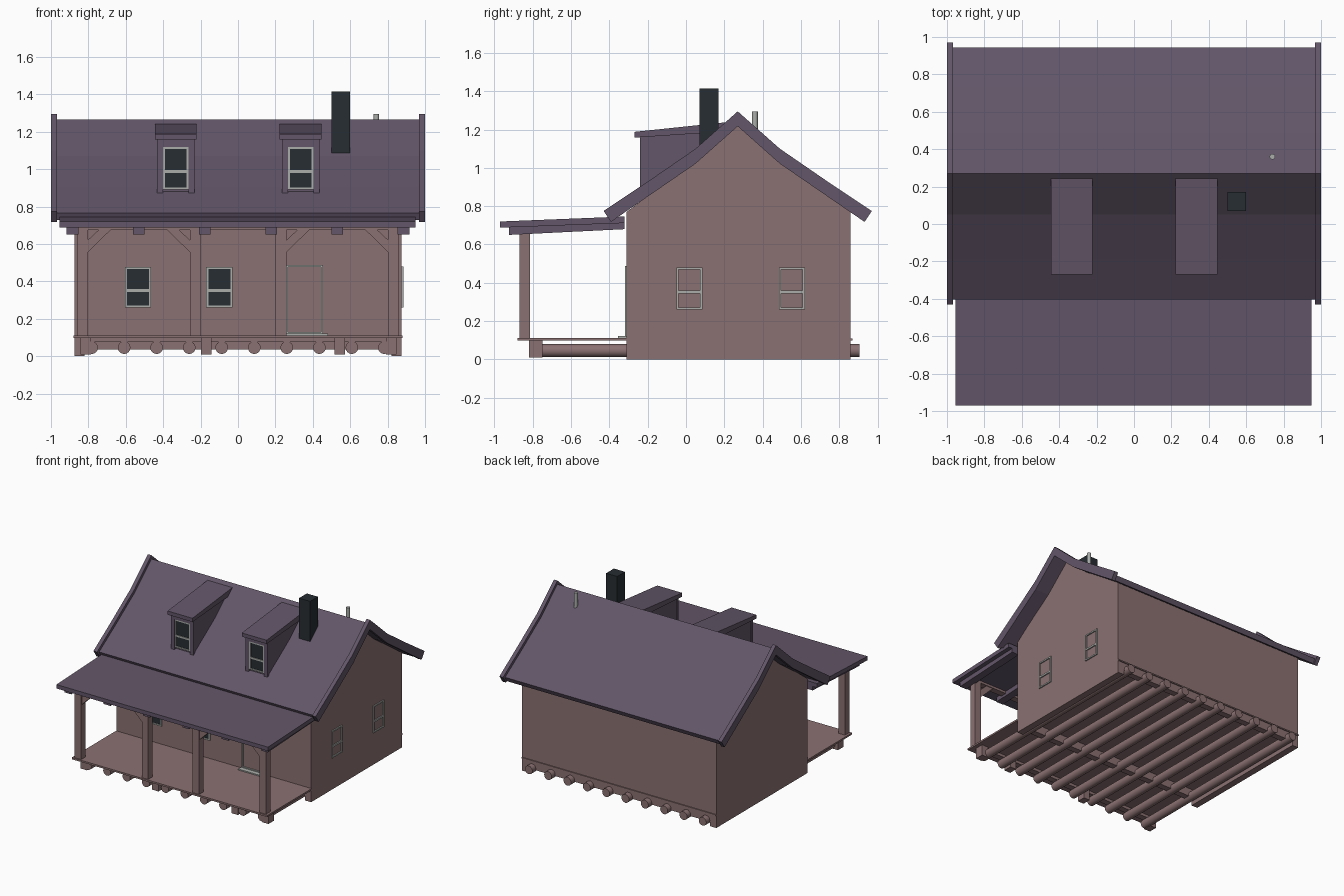
import bpy, bmesh
from mathutils import Vector

if "Cube" in bpy.data.objects:
    bpy.data.objects.remove(bpy.data.objects["Cube"])


def material(name, r, g, b):
    m = bpy.data.materials.new(name)
    m.diffuse_color = (r, g, b, 1)
    m.use_nodes = True
    m.node_tree.nodes["Principled BSDF"].inputs["Base Color"].default_value = m.diffuse_color
    return m


WOOD = material("wood", 0.26, 0.165, 0.168)
ROOF = material("roof", 0.122, 0.092, 0.138)
DARK = material("dark", 0.02, 0.026, 0.032)
TRIM = material("trim", 0.40, 0.42, 0.40)


def finish(name, bm, mat):
    bmesh.ops.recalc_face_normals(bm, faces=bm.faces)
    me = bpy.data.meshes.new(name)
    bm.to_mesh(me)
    bm.free()
    me.materials.append(mat)
    ob = bpy.data.objects.new(name, me)
    bpy.context.collection.objects.link(ob)
    return ob


def boxes(name, mat, *dims):
    """Each item is (x0, x1, y0, y1, z0, z1)."""
    bm = bmesh.new()
    for x0, x1, y0, y1, z0, z1 in dims:
        vs = bmesh.ops.create_cube(bm, size=1)["verts"]
        for v in vs:
            v.co = Vector(((x0 + x1) / 2 + v.co.x * (x1 - x0),
                           (y0 + y1) / 2 + v.co.y * (y1 - y0),
                           (z0 + z1) / 2 + v.co.z * (z1 - z0)))
    return finish(name, bm, mat)


def prism(name, mat, pts, a, b, axis="X"):
    """Extrude a (y, z) outline along x, or an (x, z) outline along y."""
    bm = bmesh.new()
    put = (lambda p, t: (t, p[0], p[1])) if axis == "X" else (lambda p, t: (p[0], t, p[1]))
    r0 = [bm.verts.new(put(p, a)) for p in pts]
    r1 = [bm.verts.new(put(p, b)) for p in pts]
    bm.faces.new(r0)
    bm.faces.new(r1)
    n = len(pts)
    for i in range(n):
        j = (i + 1) % n
        bm.faces.new((r0[i], r0[j], r1[j], r1[i]))
    return finish(name, bm, mat)


def cylinder(name, mat, p0, p1, radius, sides):
    p0, p1 = Vector(p0), Vector(p1)
    d = p1 - p0
    bpy.ops.mesh.primitive_cylinder_add(
        vertices=sides, radius=radius, depth=d.length, location=(p0 + p1) / 2,
        rotation=d.to_track_quat("Z", "Y").to_euler())
    ob = bpy.context.object
    ob.name = name
    ob.data.materials.append(mat)
    bpy.ops.object.shade_smooth_by_angle()


def window(name, u0, u1, z0, z1, face, side=False, bar=True, glass=True):
    """Thin frame on a front wall (face = y) or on the right wall (face = x)."""
    t = 0.011
    parts = [(u0, u0 + t, z0, z1), (u1 - t, u1, z0, z1),
             (u0 + t, u1 - t, z1 - t, z1), (u0 + t, u1 - t, z0, z0 + t)]
    if bar:
        m = z0 + (z1 - z0) * 0.42
        parts.append((u0 + t, u1 - t, m - 0.007, m + 0.007))

    def place(p, d):
        if side:
            return (face - 0.004, face + d, p[0], p[1], p[2], p[3])
        return (p[0], p[1], face - d, face + 0.004, p[2], p[3])
    boxes(name + "_frame", TRIM, *[place(p, 0.009) for p in parts])
    if glass:
        boxes(name + "_glass", DARK, place((u0 + t, u1 - t, z0 + t, z1 - t), 0.003))


W, FRONT, BACK, MID = 0.875, -0.31, 0.86, 0.27

# main roof: concave half profile mirrored about the ridge
half = [(0.0, 1.295), (0.22, 1.10), (0.46, 0.935), (0.70, 0.775)]


def roof_outline(top, bottom, eave_top, eave_bottom):
    def side(drop, end):
        return [(d, z - drop) for d, z in half[:3]] + [end]
    up, low = side(top, eave_top), side(bottom, eave_bottom)
    right = [(MID + d, z) for d, z in up]
    left = [(MID - d, z) for d, z in up]
    under = [(MID + d, z) for d, z in low[::-1]] + [(MID - d, z) for d, z in low[1:]]
    return left[::-1] + right[1:] + under


prism("main_roof", ROOF, roof_outline(0.03, 0.075, (0.673, 0.765), (0.655, 0.728)), -0.97, 0.97)
for s, tag in ((-1, "left"), (1, "right")):
    prism("gable_trim_" + tag, ROOF,
          roof_outline(0, 0.078, (0.70, 0.775), (0.662, 0.718)), s * 0.968, s * 1.0)

# house walls, wall band and gable
boxes("walls", WOOD, (-W, W, FRONT, BACK, 0.15, 0.72))
boxes("wall_band", WOOD, (-W, W, FRONT, BACK, 0.72, 0.77))
prism("gable", WOOD, [(FRONT, 0.77), (-0.19, 0.86), (0.05, 1.025), (MID, 1.22),
                      (0.49, 1.025), (0.73, 0.86), (BACK, 0.77)], -W, W)

# foundation: side sills to the ground, notched cross beams, floor and logs
for s, tag in ((-1, "left"), (1, "right")):
    boxes("sill_" + tag, WOOD, (min(s * W, s * 0.82), max(s * W, s * 0.82), FRONT, BACK, 0, 0.15))
boxes("front_sill", WOOD, (-0.82, 0.82, FRONT, FRONT + 0.05, 0.035, 0.15))
boxes("back_sill", WOOD, (-0.82, 0.82, BACK - 0.05, BACK, 0.035, 0.15))
boxes("house_floor", WOOD, (-0.82, 0.82, FRONT, BACK, 0.10, 0.148))
boxes("back_ledge", WOOD, (-W, W, BACK - 0.01, BACK + 0.008, 0.10, 0.11))
boxes("porch_deck", WOOD, (-0.88, 0.88, -0.88, FRONT, 0.098, 0.112))
for i in range(10):
    x = (i - 4.5) * 0.174
    cylinder("floor_log", WOOD, (x, -0.815, 0.046), (x, 0.905, 0.046), 0.034, 16)
boxes("porch_edge_beam", WOOD, (-0.84, 0.84, -0.81, -0.76, 0.075, 0.098))
for x in (-0.815, -0.17, 0.545, 0.82):
    boxes("porch_footing", WOOD, (x - 0.028, x + 0.028, -0.82, -0.75, 0.01, 0.10))

# porch posts, braces and top beam
for x, d in ((-0.832, 1), (-0.228, -1), (0.23, 1), (0.832, -1)):
    boxes("porch_post", WOOD, (x - 0.029, x + 0.029, -0.87, -0.815, 0.112, 0.69))
    e = x + d * 0.028
    prism("post_brace", WOOD, [(e, 0.62), (e, 0.555), (e + d * 0.13, 0.682), (e + d * 0.066, 0.682)],
          -0.862, -0.823, "Y")
boxes("porch_top_beam", WOOD, (-0.86, 0.86, -0.868, -0.817, 0.675, 0.695))

# porch roof and rafters
prism("porch_roof", ROOF, [(-0.97, 0.688), (-0.97, 0.72), (-0.32, 0.746), (-0.32, 0.712)], -0.955, 0.95)
for i in range(6):
    x = (i - 2.5) * 0.354
    prism("porch_rafter", ROOF, [(-0.925, 0.65), (-0.925, 0.692), (-0.32, 0.715), (-0.32, 0.68)],
          x - 0.031, x + 0.031)

# front and right windows
window("front_window_left", -0.605, -0.465, 0.26, 0.478, FRONT)
window("front_window_middle", -0.17, -0.03, 0.26, 0.478, FRONT)
window("right_window_front", -0.05, 0.085, 0.26, 0.48, W, side=True, glass=False)
window("right_window_back", 0.485, 0.62, 0.26, 0.48, W, side=True, glass=False)

# door frame and doorstep
window("door", 0.255, 0.455, 0.118, 0.488, FRONT, bar=False, glass=False)
boxes("doorstep", TRIM, (0.25, 0.48, -0.355, FRONT, 0.112, 0.121))

# dormers
for c in (-0.333, 0.335):
    prism("dormer_body", ROOF, [(-0.228, 0.86), (-0.228, 1.17), (0.17, 1.205), (0.17, 1.10), (0.0, 0.97)],
          c - 0.095, c + 0.095)
    prism("dormer_roof", ROOF, [(-0.27, 1.158), (-0.27, 1.188), (0.245, 1.242), (0.21, 1.19)],
          c - 0.112, c + 0.112)
    boxes("dormer_trim", ROOF,
          (c - 0.1, c - 0.069, -0.24, -0.22, 0.862, 1.162),
          (c + 0.069, c + 0.1, -0.24, -0.22, 0.862, 1.162),
          (c - 0.069, c + 0.069, -0.24, -0.22, 1.12, 1.162))
    window("dormer_window", c - 0.068, c + 0.068, 0.892, 1.12, -0.228)

# chimney and vent pipe
boxes("chimney", DARK, (0.50, 0.60, 0.07, 0.17, 1.08, 1.415))
cylinder("vent_pipe", TRIM, (0.74, 0.36, 1.12), (0.74, 0.36, 1.295), 0.015, 16)
